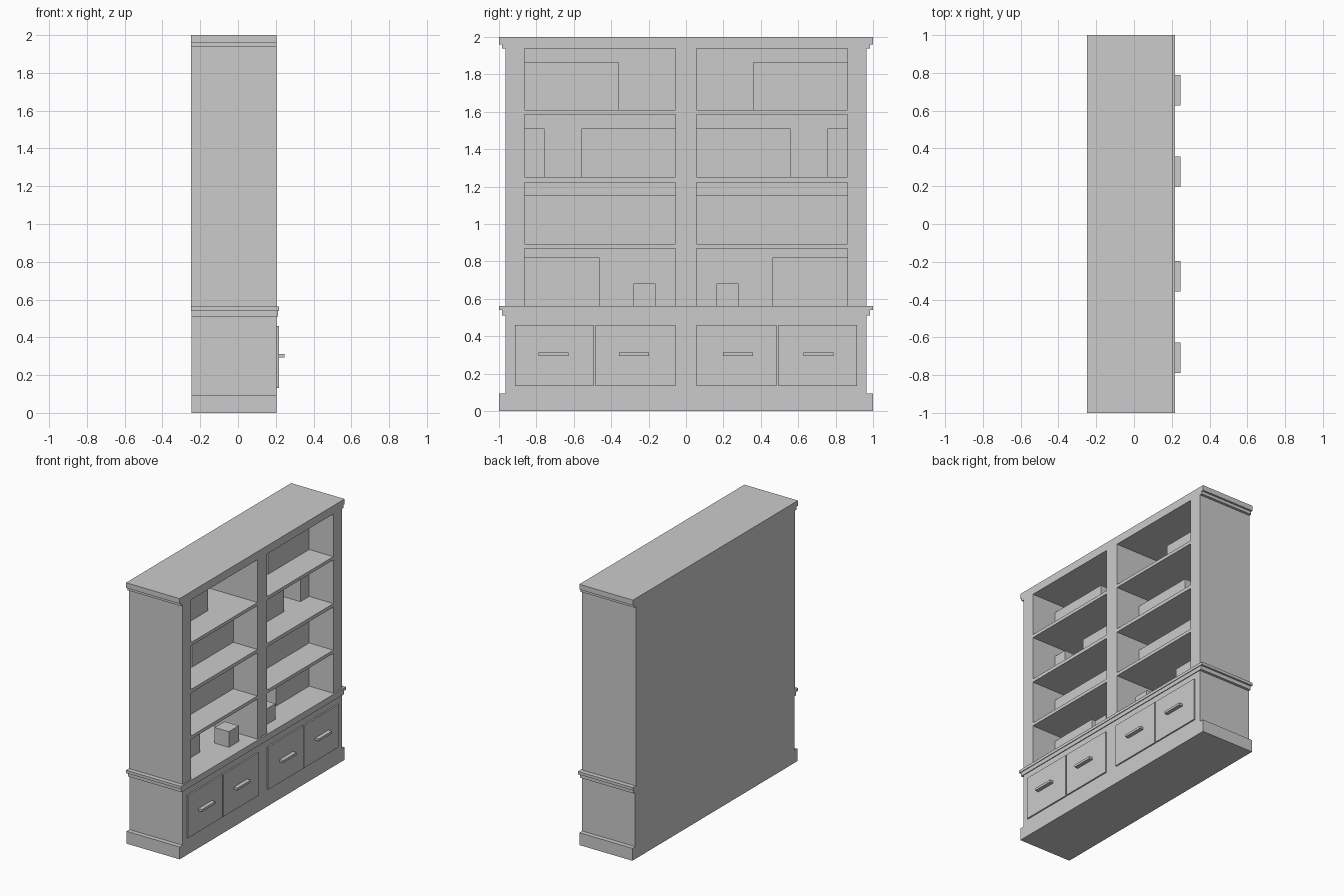
import bpy, bmesh
from mathutils import Matrix, Vector

if "Cube" in bpy.data.objects:
    bpy.data.objects.remove(bpy.data.objects["Cube"])

BACK, FRONT, INNER = -0.25, 0.205, -0.22


def boxes(name, spans):
    """One object made of boxes given as (x0, x1, y0, y1, z0, z1)."""
    bm = bmesh.new()
    for x0, x1, y0, y1, z0, z1 in spans:
        mid = Vector((x0 + x1, y0 + y1, z0 + z1)) / 2
        size = Matrix.Diagonal((x1 - x0, y1 - y0, z1 - z0, 1))
        bmesh.ops.create_cube(bm, size=1, matrix=Matrix.Translation(mid) @ size)
    me = bpy.data.meshes.new(name)
    bm.to_mesh(me)
    bm.free()
    ob = bpy.data.objects.new(name, me)
    bpy.context.collection.objects.link(ob)
    return ob


def pair(name, x0, x1, y0, y1, z0, z1):
    """A box on the +y half and its mirror image on the -y half."""
    boxes(name + "_right", [(x0, x1, y0, y1, z0, z1)])
    boxes(name + "_left", [(x0, x1, -y1, -y0, z0, z1)])


# Bookcase carcass with eight open compartments
rows = [(0.562, 0.868), (0.893, 1.223), (1.25, 1.585), (1.61, 1.937)]
Y0, Y1 = 0.057, 0.863
upper = boxes("bookcase_frame", [(BACK, FRONT, -0.965, 0.965, 0.56, 2.0)])
cutter = boxes("compartment_cutter",
               [(INNER, FRONT + 0.1, min(s * Y0, s * Y1), max(s * Y0, s * Y1), z0, z1)
                for z0, z1 in rows for s in (-1, 1)])
cutter.hide_render = True
mod = upper.modifiers.new("compartments", 'BOOLEAN')
mod.operation = 'DIFFERENCE'
mod.solver = 'EXACT'
mod.object = cutter
bpy.context.view_layer.objects.active = upper
upper.select_set(True)
bpy.ops.object.modifier_apply(modifier=mod.name)
bpy.data.objects.remove(cutter)

# Lower cabinet and plinth
boxes("lower_cabinet", [(-0.245, FRONT, -0.965, 0.965, 0.095, 0.51)])
boxes("plinth", [(-0.245, FRONT, -1, 1, 0, 0.095)])

# Stepped waist moulding running around the front
boxes("waist_moulding_lower", [(-0.245, 0.211, -0.985, 0.985, 0.51, 0.54)])
boxes("waist_moulding_upper", [(BACK, 0.216, -1, 1, 0.54, 0.562)])

# Stepped cornice on both ends
pair("cornice_upper", BACK, FRONT, 0.965, 1.0, 1.96, 2.0)
pair("cornice_lower", BACK, FRONT, 0.965, 0.985, 1.937, 1.96)

# Drawer fronts and bar handles
for i, (y0, y1, h0, h1) in enumerate([(0.056, 0.484, 0.197, 0.358),
                                      (0.494, 0.913, 0.627, 0.788)]):
    pair(f"drawer_front_{i}", FRONT, 0.216, y0, y1, 0.133, 0.461)
    pair(f"drawer_handle_{i}", 0.216, 0.246, h0, h1, 0.294, 0.312)

# Book blocks standing at the back of the shelves
books = [(0, 0.462, Y1, 0.82), (1, Y0, Y1, 1.153),
         (2, Y0, 0.558, 1.51), (2, 0.757, Y1, 1.51), (3, 0.362, Y1, 1.865)]
for i, (row, y0, y1, top) in enumerate(books):
    pair(f"book_block_{i}", INNER, 0.0, y0, y1, rows[row][0], top)

# Small storage cubes on the bottom shelf
pair("storage_cube", 0.0, 0.12, 0.162, 0.282, 0.562, 0.682)
